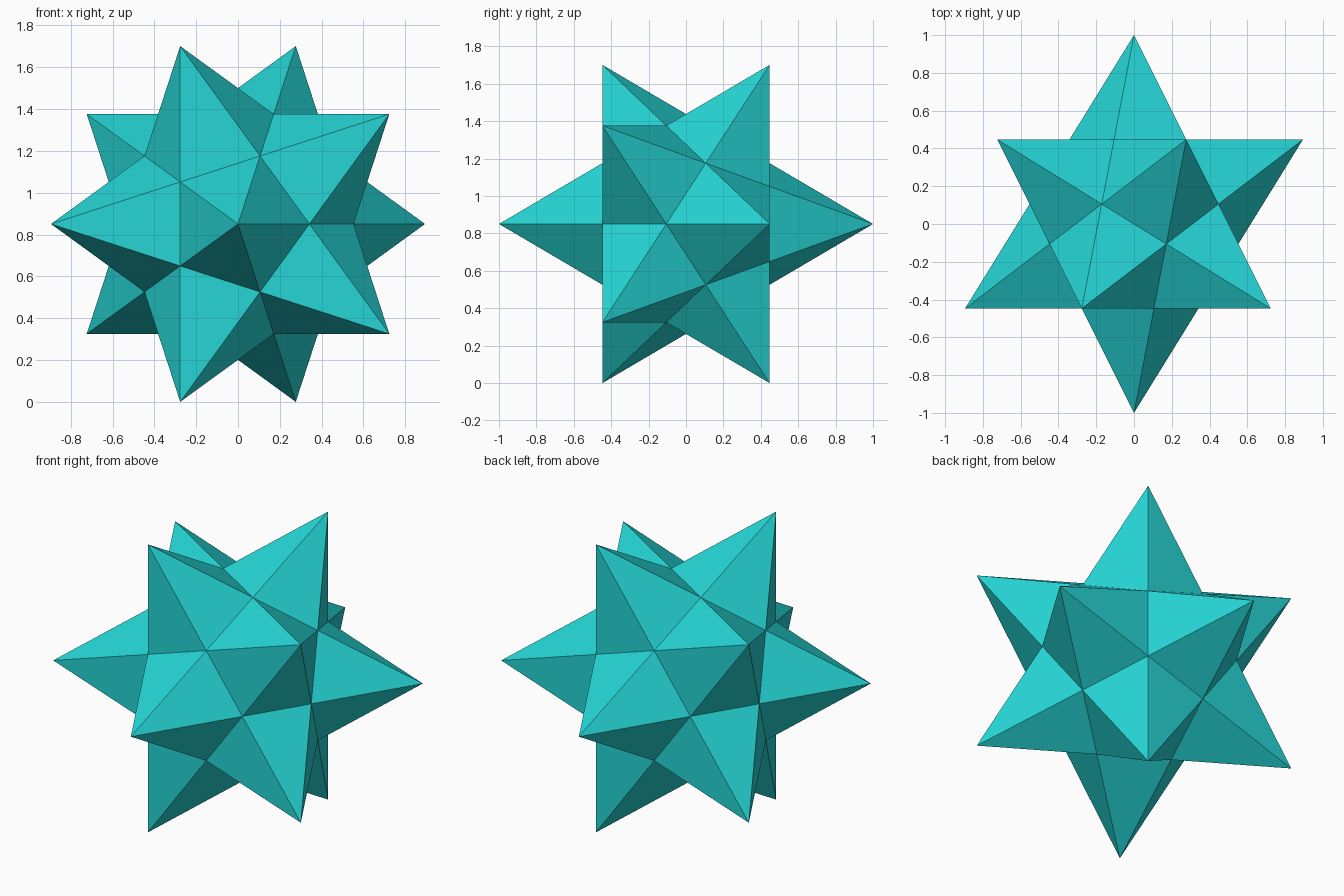
import bpy
import bmesh
import math
from mathutils import Matrix

cube = bpy.data.objects.get("Cube")
if cube:
    bpy.data.objects.remove(cube, do_unlink=True)

# Single turquoise material
teal = bpy.data.materials.new("turquoise")
teal.use_nodes = True
colour = (0.019, 0.66, 0.66, 1.0)
teal.diffuse_color = colour
teal.node_tree.nodes["Principled BSDF"].inputs["Base Color"].default_value = colour

# Icosahedron whose corners are the twelve spike tips, with two tips along y
cage = bmesh.new()
bmesh.ops.create_icosphere(cage, subdivisions=1, radius=1.0,
                           matrix=Matrix.Rotation(-math.pi / 2, 4, 'X'))

# Spike tips, plus one valley point sunk below each cage face
SINK = math.sqrt(5) - 2
star = bmesh.new()
tips = {v: star.verts.new(v.co) for v in cage.verts}
valleys = {f: star.verts.new(sum((v.co for v in f.verts), f.verts[0].co * 0) * SINK)
           for f in cage.faces}

# Every cage edge gives one side to each of the two spikes it joins
for edge in cage.edges:
    p, q = (valleys[f] for f in edge.link_faces)
    for v in edge.verts:
        star.faces.new((tips[v], p, q))
bmesh.ops.recalc_face_normals(star, faces=star.faces)

mesh = bpy.data.meshes.new("spiked_star")
star.to_mesh(mesh)
star.free()
cage.free()
mesh.materials.append(teal)

# Stand the lowest tips on the ground
obj = bpy.data.objects.new("spiked_star", mesh)
bpy.context.collection.objects.link(obj)
mesh.transform(Matrix.Translation((0, 0, -min(v.co.z for v in mesh.vertices))))
